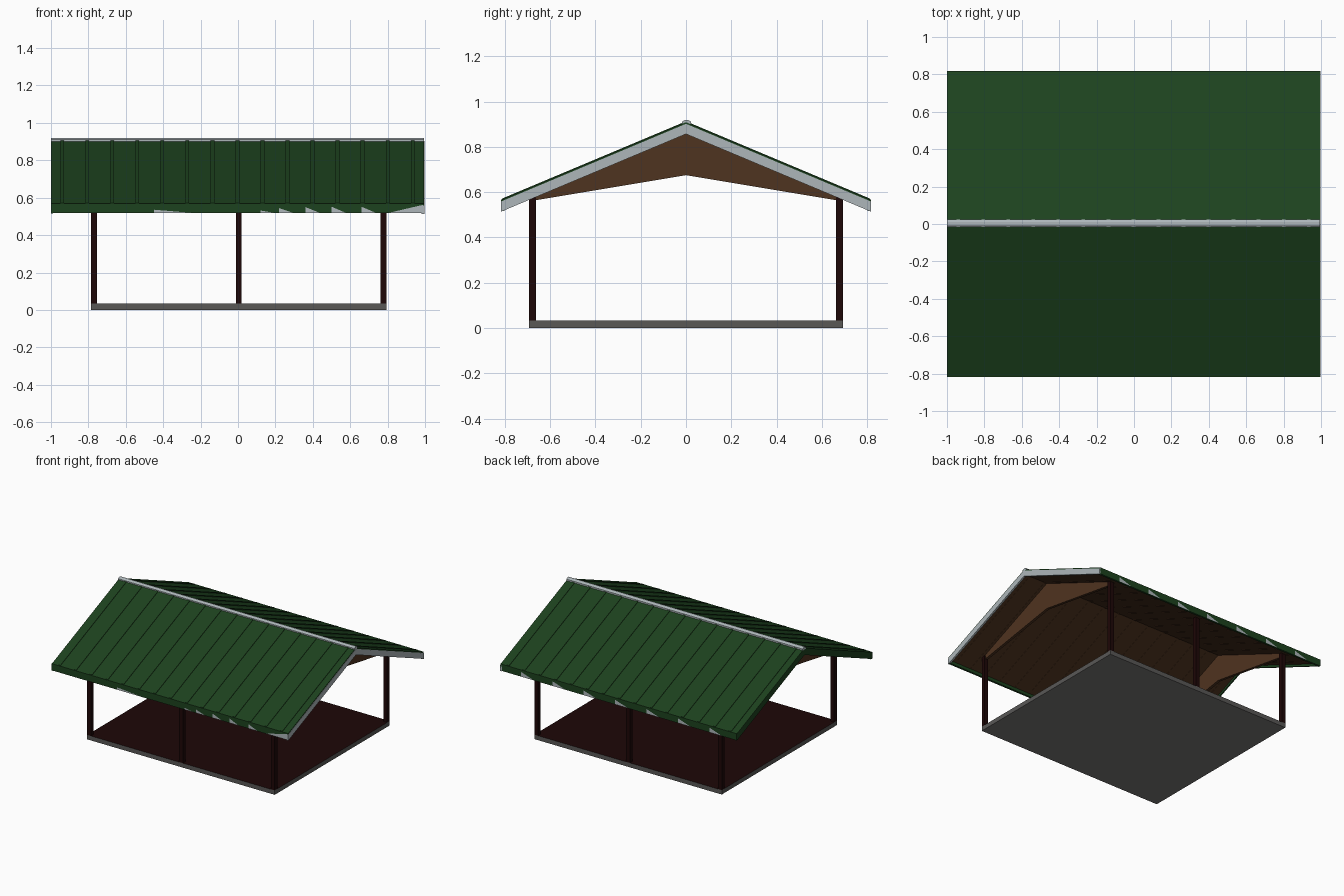
import bpy, bmesh

cube = bpy.data.objects.get("Cube")
if cube:
    bpy.data.objects.remove(cube, do_unlink=True)


def material(name, rgb):
    m = bpy.data.materials.new(name)
    m.use_nodes = True
    m.diffuse_color = (*rgb, 1)
    m.node_tree.nodes["Principled BSDF"].inputs["Base Color"].default_value = (*rgb, 1)
    return m


GREEN = material("green metal", (0.012, 0.054, 0.013))
TRIM = material("pale grey trim", (0.42, 0.47, 0.49))
BROWN = material("brown timber", (0.078, 0.033, 0.014))
DARK = material("dark red brown", (0.0125, 0.002, 0.002))
CONCRETE = material("grey concrete", (0.10, 0.098, 0.094))
BASE = material("light grey base", (0.19, 0.185, 0.18))


def prism(name, profile, x0, x1, *mats):
    """Extrude a (y, z) profile along x."""
    bm = bmesh.new()
    a = [bm.verts.new((x0, y, z)) for y, z in profile]
    b = [bm.verts.new((x1, y, z)) for y, z in profile]
    n = len(a)
    bm.faces.new(a)
    bm.faces.new(b[::-1])
    for i in range(n):
        bm.faces.new((a[i], b[i], b[(i + 1) % n], a[(i + 1) % n]))
    bmesh.ops.recalc_face_normals(bm, faces=bm.faces)
    mesh = bpy.data.meshes.new(name)
    bm.to_mesh(mesh)
    bm.free()
    for m in mats:
        mesh.materials.append(m)
    obj = bpy.data.objects.new(name, mesh)
    bpy.context.collection.objects.link(obj)
    return obj


def box(name, x0, x1, y0, y1, z0, z1, *mats):
    return prism(name, [(y0, z0), (y1, z0), (y1, z1), (y0, z1)], x0, x1, *mats)


EAVE, PITCH, RIDGE = 0.815, 0.42, 0.911
LEFT, RIGHT = -1.0, 0.994


def slope(y, drop=0.0):
    return RIDGE - drop - PITCH * abs(y)


def chevron(top, bottom, y=EAVE):
    """Profile of both roof slopes between two depths."""
    return [(-y, slope(y, top)), (0, slope(0, top)), (y, slope(y, top)),
            (y, slope(y, bottom)), (0, slope(0, bottom)), (-y, slope(y, bottom))]


# Floor slab with a dark upper surface and a lighter base
slab = box("floor_slab", -0.787, 0.795, -0.693, 0.693, 0, 0.034, CONCRETE, DARK, BASE)
for f in slab.data.polygons:
    f.material_index = 1 if f.normal.z > 0.5 else 2 if f.normal.z < -0.5 else 0

# Posts
for side in (-1, 1):
    for x in (-0.771, 0.004, 0.779):
        y0, y1 = sorted((side * 0.662, side * 0.693))
        box("post", x - 0.016, x + 0.016, y0, y1, 0.034, 0.59, DARK)

# Gable boards
gable = [(-0.69, 0.56), (0, 0.675), (0.69, 0.56),
         (0.69, slope(0.69, 0.03)), (0, slope(0, 0.03)), (-0.69, slope(0.69, 0.03))]
for x in (-0.771, 0.779):
    prism("gable_board", gable, x - 0.01, x + 0.01, BROWN)

# Roof sheet and timber ceiling
prism("roof_sheet", chevron(0.002, 0.014), LEFT, RIGHT, GREEN)
prism("timber_ceiling", chevron(0.014, 0.036, 0.8), LEFT + 0.01, RIGHT - 0.012, BROWN)

# Standing seams on the roof and plank joints beneath it
COUNT = 15
for i in range(COUNT):
    x = LEFT + 0.06 + i * (RIGHT - LEFT - 0.12) / (COUNT - 1)
    prism("roof_seam", chevron(-0.002, 0.003, EAVE - 0.002), x - 0.01, x + 0.01, GREEN)
    prism("plank_joint", chevron(0.034, 0.038, 0.79), x - 0.01, x + 0.01, BROWN)

# Barge boards at both ends
prism("barge_board_trim", chevron(0.009, 0.054, EAVE + 0.002), RIGHT - 0.012, RIGHT + 0.002, TRIM)
prism("barge_board_green", chevron(0.002, 0.054), LEFT, LEFT + 0.01, GREEN)

# Eave boards with slivers of pale trim along the lower edge: (start, end, height)
front_slivers = [(-0.45, -0.23, 0.018), (0.12, 0.2, 0.014), (0.22, 0.3, 0.026),
                 (0.36, 0.44, 0.032), (0.5, 0.58, 0.034), (0.66, 0.74, 0.034),
                 (0.99, 0.8, 0.044)]
back_slivers = [(0.82 - 0.265 * i, 0.71 - 0.265 * i, 0.036) for i in range(7)]
for side, slivers in ((-1, front_slivers), (1, back_slivers)):
    y0, y1 = sorted((side * 0.802, side * 0.817))
    box("eave_board", LEFT, RIGHT, y0, y1, 0.517, 0.568, GREEN)
    for xa, xb, h in slivers:
        mesh = bpy.data.meshes.new("eave_trim_sliver")
        y = side * 0.8185
        face = (0, 1, 2) if (xb - xa) * side < 0 else (2, 1, 0)
        mesh.from_pydata([(xa, y, 0.518), (xb, y, 0.518), (xa, y, 0.518 + h)], [], [face])
        mesh.materials.append(TRIM)
        bpy.context.collection.objects.link(bpy.data.objects.new("eave_trim_sliver", mesh))

# Ridge cap
prism("ridge_cap", [(-0.017, 0.898), (-0.017, 0.911), (-0.006, 0.918), (0.01, 0.918),
                    (0.023, 0.911), (0.023, 0.898)], LEFT, RIGHT, TRIM)
